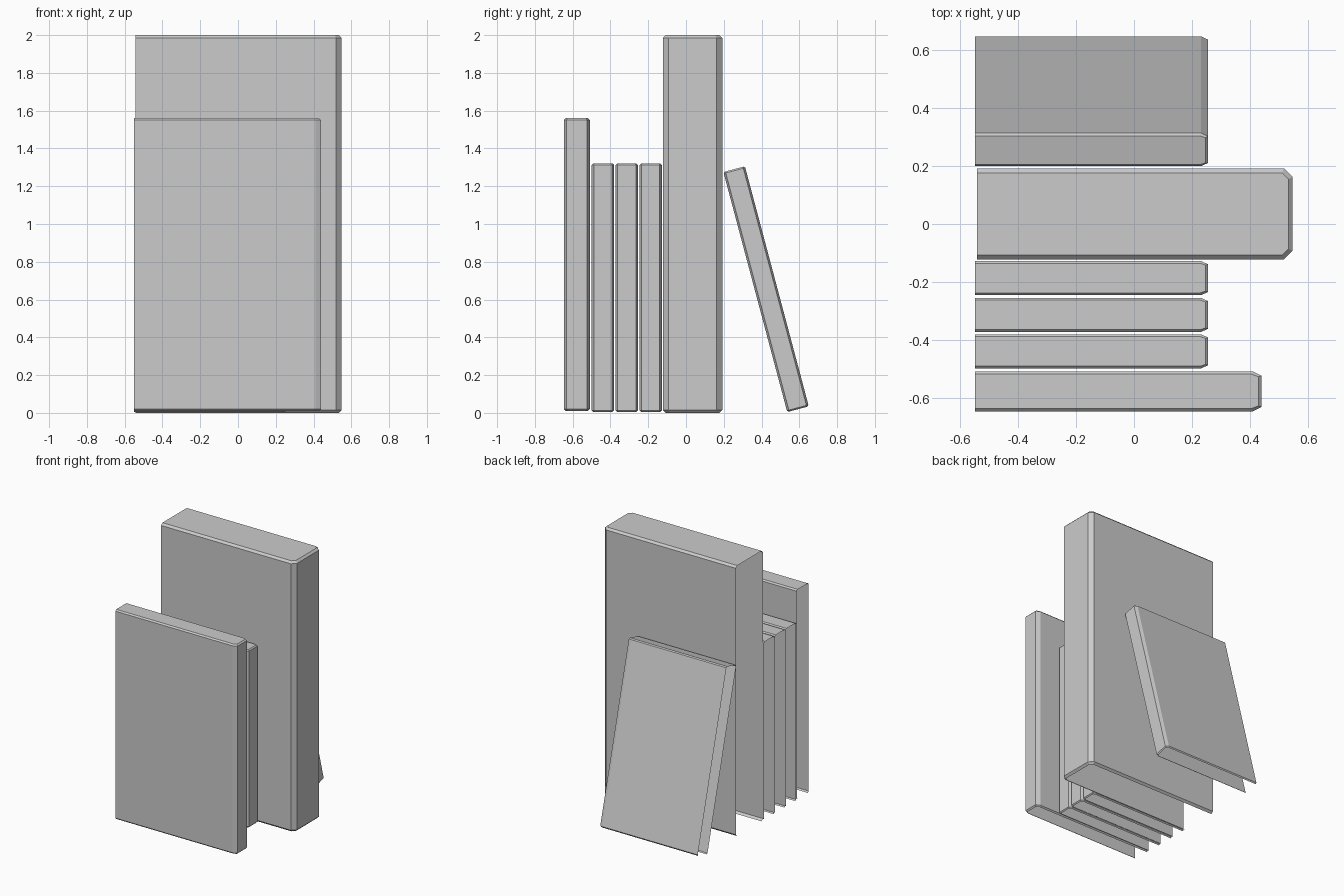
import bpy, math

if "Cube" in bpy.data.objects:
    bpy.data.objects.remove(bpy.data.objects["Cube"])


def book(name, x0, x1, thick, height, cx, cy, edge, loc, tilt=0.0):
    """Chamfered cover shell, open at the fore edge (-x) and underneath."""
    h, t = height / 2, thick / 2

    # Open U-shaped footprint: back cover, spine with chamfers, front cover
    def footprint(e):
        half = [(x0, t - e), (x1 - cx - 0.4 * e, t - e), (x1 - e, t - cy - 0.4 * e)]
        return [(x, -y) for x, y in half] + half[::-1]

    rings = [(edge, -h), (0, -h + edge), (0, h - edge), (edge, h)]
    verts = [(x, y, z) for e, z in rings for x, y in footprint(e)]
    n = 6
    faces = [(r * n + i, r * n + i + 1, r * n + n + i + 1, r * n + n + i)
             for r in range(3) for i in range(n - 1)]
    faces.append(tuple(range(3 * n, 4 * n)))  # top
    mesh = bpy.data.meshes.new(name)
    mesh.from_pydata(verts, [], faces)
    obj = bpy.data.objects.new(name, mesh)
    obj.location = (0, loc[0], loc[1])
    obj.rotation_euler = (tilt, 0, 0)
    bpy.context.collection.objects.link(obj)
    return obj


# Medium book at the front of the row
book("medium_book", -0.55, 0.44, 0.138, 1.55, 0.03, 0.015, 0.01, (-0.578, 0.785))

# Three matching small books
for i, y in enumerate((-0.44, -0.314, -0.187)):
    book(f"small_book_{i + 1}", -0.55, 0.255, 0.118, 1.315, 0.023, 0.011, 0.008, (y, 0.663))

# Tall thick book
book("tall_book", -0.543, 0.548, 0.314, 2.0, 0.03, 0.03, 0.015, (0.035, 1.0))

# Small book leaning on the tall one
book("leaning_book", -0.55, 0.255, 0.118, 1.315, 0.023, 0.011, 0.008,
     (0.424, 0.655), math.radians(14.9))
